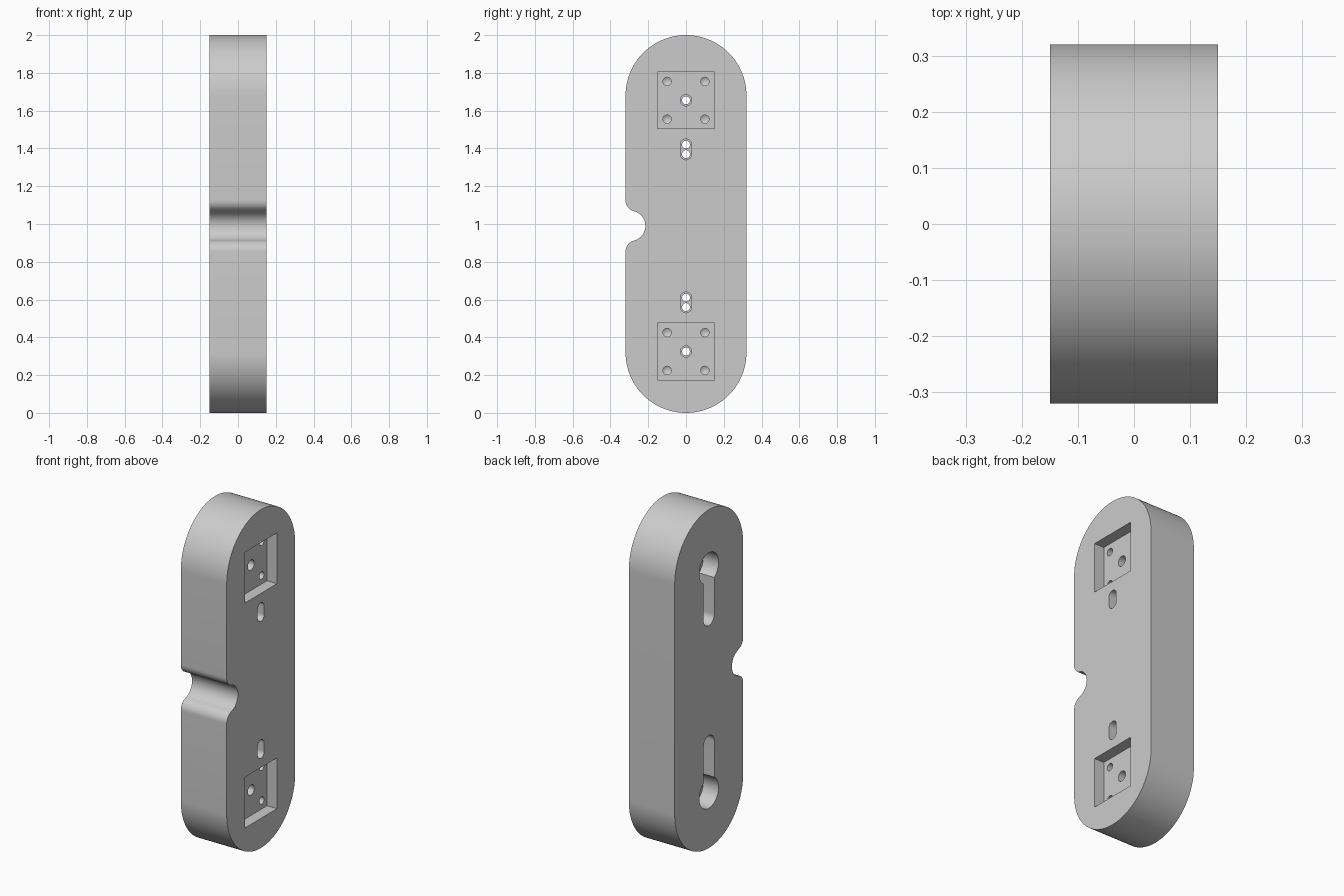
import bpy
import bmesh
from math import sin, cos, asin, sqrt, radians, degrees, atan2

cube = bpy.data.objects.get("Cube")
if cube:
    bpy.data.objects.remove(cube, do_unlink=True)

HALF = 0.15           # half thickness along x
MID = 0.99            # height of the symmetry line of the cut features

grey = bpy.data.materials.new("light grey")
grey.use_nodes = True
grey.diffuse_color = (0.6, 0.6, 0.6, 1)
grey.node_tree.nodes["Principled BSDF"].inputs["Base Color"].default_value = (0.6, 0.6, 0.6, 1)


def arc(y, z, r, start, end, steps=24):
    """Points of an arc in the yz plane, angles in degrees."""
    angles = [radians(start + (end - start) * i / steps) for i in range(steps + 1)]
    return [(y + r * cos(a), z + r * sin(a)) for a in angles]


def circle(y, z, r):
    return arc(y, z, r, 0, 360, 32)[:-1]


def slot(z_low, z_high, r):
    return arc(0, z_high, r, 0, 180) + arc(0, z_low, r, 180, 360)


def prism(name, outline, x_open, x_end, tip=None):
    """Extrude an outline along x; a tip closes the far end with a cone."""
    bm = bmesh.new()
    near = [bm.verts.new((x_open, y, z)) for y, z in outline]
    far = [bm.verts.new((x_end, y, z)) for y, z in outline]
    bm.faces.new(near)
    n = len(outline)
    for i in range(n):
        j = (i + 1) % n
        bm.faces.new((near[i], near[j], far[j], far[i]))
    if tip is None:
        bm.faces.new(far)
    else:
        y = sum(p[0] for p in outline) / n
        z = sum(p[1] for p in outline) / n
        apex = bm.verts.new((tip, y, z))
        for i in range(n):
            bm.faces.new((far[i], far[(i + 1) % n], apex))
    bmesh.ops.recalc_face_normals(bm, faces=bm.faces)
    mesh = bpy.data.meshes.new(name)
    bm.to_mesh(mesh)
    bm.free()
    mesh.materials.append(grey)
    obj = bpy.data.objects.new(name, mesh)
    bpy.context.collection.objects.link(obj)
    return obj


# Rounded plate outline with a filleted thumb notch in the front edge
notch_y, notch_r, fillet = -0.295, 0.08, 0.06
fil_y = -0.32 + fillet
reach = notch_r + fillet
fil_dz = sqrt(reach ** 2 - (fil_y - notch_y) ** 2)
bend = degrees(atan2(fil_dz, fil_y - notch_y))
outline = arc(0, 1.68, 0.32, 0, 180, 64)
outline += arc(fil_y, MID + fil_dz, fillet, 180, 180 + bend, 12)
outline += arc(notch_y, MID, notch_r, bend, -bend, 32)[1:-1]
outline += arc(fil_y, MID - fil_dz, fillet, 180 - bend, 180, 12)
outline += arc(0, 0.32, 0.32, 180, 360, 64)
body = prism("plate_body", outline, HALF, -HALF)


def cut(points, x_open, x_end, tip=None):
    cutter = prism("cutter", points, x_open, x_end, tip)
    cutter.hide_render = True
    mod = body.modifiers.new("cut", 'BOOLEAN')
    mod.operation = 'DIFFERENCE'
    mod.solver = 'EXACT'
    mod.object = cutter
    bpy.context.view_layer.objects.active = body
    bpy.ops.object.modifier_apply(modifier=mod.name)
    bpy.data.objects.remove(cutter, do_unlink=True)


OUT = HALF + 0.05
FLOOR = 0.085         # square pocket floor
KEY_FLOOR = -0.05     # keyhole floor
for side in (1, -1):
    centre = MID + side * 0.665

    # Square pocket with four blind screw holes
    cut([(a * 0.15, centre + b * 0.15) for a, b in ((-1, -1), (1, -1), (1, 1), (-1, 1))], OUT, FLOOR)
    for a in (-1, 1):
        for b in (-1, 1):
            cut(circle(a * 0.1, centre + b * 0.1, 0.022), FLOOR + 0.02, 0.03, 0.015)

    # Keyhole recess on the other face
    half = degrees(asin(0.05 / 0.09))
    key = arc(0, 0.665, 0.09, half - 90, 270 - half, 40) + arc(0, 0.375, 0.05, 180, 360)
    cut([(y, MID + side * z) for y, z in key], -OUT, KEY_FLOOR)

    # Stepped centre hole running through to the keyhole
    cut(circle(0, centre, 0.03), FLOOR + 0.02, 0.0)
    cut(circle(0, centre, 0.021), 0.02, KEY_FLOOR - 0.02)

    # Slot with two small through holes
    low, high = sorted((MID + side * 0.38, MID + side * 0.43))
    cut(slot(low, high, 0.03), OUT, 0.0)
    for z in (low, high):
        cut(circle(0, z, 0.021), 0.02, KEY_FLOOR - 0.02)

bpy.ops.object.select_all(action='DESELECT')
body.select_set(True)
bpy.context.view_layer.objects.active = body
bpy.ops.object.shade_smooth_by_angle(angle=radians(30))
